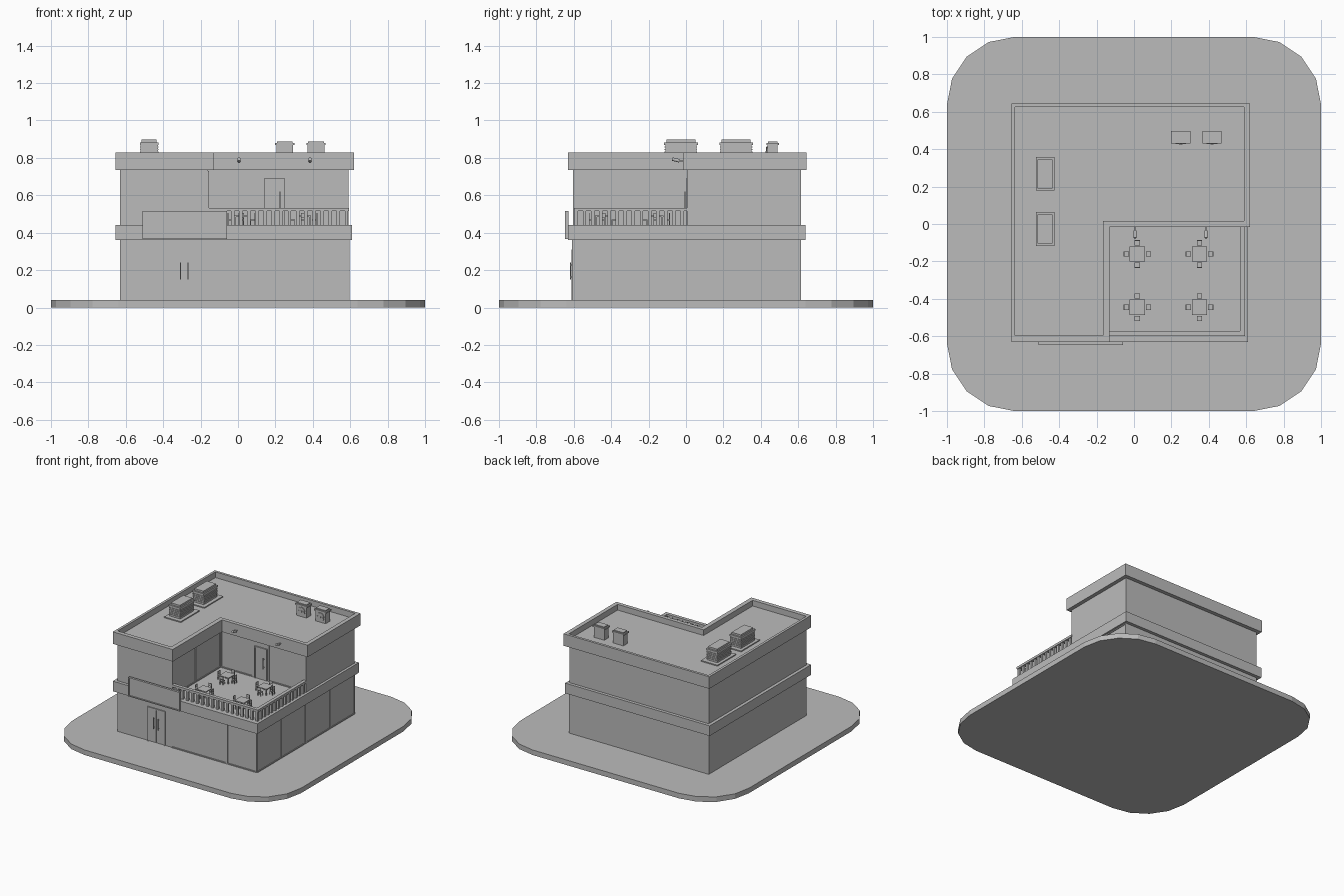
import bpy, bmesh, math
from mathutils import Matrix, Vector

if "Cube" in bpy.data.objects:
    bpy.data.objects.remove(bpy.data.objects["Cube"])

grey = bpy.data.materials.new("plain_grey")
grey.diffuse_color = (0.5, 0.5, 0.5, 1)
grey.use_nodes = True
grey.node_tree.nodes["Principled BSDF"].inputs["Base Color"].default_value = grey.diffuse_color


def finish(name, bm):
    bmesh.ops.recalc_face_normals(bm, faces=bm.faces)
    me = bpy.data.meshes.new(name)
    bm.to_mesh(me)
    bm.free()
    me.materials.append(grey)
    ob = bpy.data.objects.new(name, me)
    bpy.context.collection.objects.link(ob)
    return ob


def add_box(bm, x0, x1, y0, y1, z0, z1):
    m = Matrix.Translation(((x0 + x1) / 2, (y0 + y1) / 2, (z0 + z1) / 2))
    m = m @ Matrix.Diagonal((x1 - x0, y1 - y0, z1 - z0, 1))
    bmesh.ops.create_cube(bm, size=1, matrix=m)


def boxes(name, *dims):
    bm = bmesh.new()
    for d in dims:
        add_box(bm, *d)
    return finish(name, bm)


def prism(name, pts, z0, z1, inner=None, floor=None):
    """Vertical prism; with an inner outline it becomes a tray with a rim."""
    bm = bmesh.new()
    ring = lambda p, z: [bm.verts.new((x, y, z)) for x, y in p]

    def bridge(a, b):
        for i in range(len(a)):
            j = (i + 1) % len(a)
            bm.faces.new((a[i], a[j], b[j], b[i]))
    bot, top = ring(pts, z0), ring(pts, z1)
    bm.faces.new(bot)
    bridge(bot, top)
    if inner:
        rim, low = ring(inner, z1), ring(inner, floor)
        bridge(top, rim)
        bridge(rim, low)
        bm.faces.new(low)
    else:
        bm.faces.new(top)
    return finish(name, bm)


def l_shape(x0, x1, y0, y1, nx, ny):
    return [(x0, y0), (nx, y0), (nx, ny), (x1, ny), (x1, y1), (x0, y1)]


def cylinder(bm, r, depth, loc, axis, n=12):
    m = Matrix.Translation(loc) @ Vector(axis).to_track_quat('Z', 'Y').to_matrix().to_4x4()
    bmesh.ops.create_cone(bm, cap_ends=True, segments=n, radius1=r, radius2=r,
                          depth=depth, matrix=m)


# rounded ground plate
plate = []
for k, (sx, sy) in enumerate(((1, 1), (-1, 1), (-1, -1), (1, -1))):
    for i in range(5):
        a = math.radians(90 * k + 22.5 * i)
        plate.append((sx * 0.64 + 0.36 * math.cos(a), sy * 0.64 + 0.36 * math.sin(a)))
prism("ground_plate", plate, 0, 0.04)

# walls, floor band and flat roof with parapet
boxes("ground_floor_walls", (-0.63, 0.59, -0.605, 0.615, 0.04, 0.36))
boxes("floor_band", (-0.655, 0.61, -0.63, 0.64, 0.36, 0.44))
prism("upper_floor_walls", l_shape(-0.63, 0.59, -0.605, 0.615, -0.16, 0.01), 0.44, 0.735)
prism("roof_parapet", l_shape(-0.655, 0.62, -0.63, 0.645, -0.13, -0.015), 0.735, 0.83,
      l_shape(-0.635, 0.588, -0.597, 0.625, -0.165, 0.015), 0.785)


# window frames: four thin bars laid on a wall
def window_x(name, x0, x1, y, z0, z1, w=0.008, d=0.005):
    boxes(name, (x0, x0 + w, y - d, y, z0, z1), (x1 - w, x1, y - d, y, z0, z1),
          (x0 + w, x1 - w, y - d, y, z1 - w, z1), (x0 + w, x1 - w, y - d, y, z0, z0 + w))


def window_y(name, y0, y1, x, z0, z1, w=0.008, d=0.005):
    boxes(name, (x, x + d, y0, y0 + w, z0, z1), (x, x + d, y1 - w, y1, z0, z1),
          (x, x + d, y0 + w, y1 - w, z1 - w, z1), (x, x + d, y0 + w, y1 - w, z0, z0 + w))


for x0, x1 in ((-0.16, 0.328), (0.328, 0.59)):
    window_x("front_window_frame", x0, x1, -0.605, 0.04, 0.36)
for i in range(4):
    window_y("side_window_frame", -0.605 + 0.305 * i, -0.3 + 0.305 * i, 0.59, 0.04, 0.36)
for y0, y1 in ((-0.6, -0.298), (-0.298, 0.004)):
    window_y("terrace_side_window_frame", y0, y1, -0.16, 0.44, 0.73)
for x0, x1 in ((-0.155, 0.13), (0.26, 0.59)):
    window_x("terrace_back_window_frame", x0, x1, 0.01, 0.44, 0.735)

# entrance double door
boxes("entrance_frame", (-0.365, -0.355, -0.613, -0.6, 0.04, 0.31),
      (-0.22, -0.21, -0.613, -0.6, 0.04, 0.31), (-0.355, -0.22, -0.613, -0.6, 0.3, 0.31))
boxes("entrance_leaves", (-0.355, -0.29, -0.609, -0.6, 0.042, 0.298),
      (-0.285, -0.22, -0.609, -0.6, 0.042, 0.298))
for x in (-0.308, -0.267):
    boxes("entrance_handle", (x - 0.003, x + 0.003, -0.62, -0.616, 0.15, 0.24),
          (x - 0.002, x + 0.002, -0.618, -0.606, 0.16, 0.165),
          (x - 0.002, x + 0.002, -0.618, -0.606, 0.225, 0.23))

# terrace door
boxes("terrace_door_frame", (0.14, 0.15, 0, 0.015, 0.44, 0.69),
      (0.24, 0.25, 0, 0.015, 0.44, 0.69), (0.15, 0.24, 0, 0.015, 0.68, 0.69))
boxes("terrace_door_leaf", (0.15, 0.24, 0.004, 0.015, 0.44, 0.68))
boxes("terrace_door_handle", (0.222, 0.228, -0.008, -0.004, 0.53, 0.62),
      (0.223, 0.227, -0.006, 0.006, 0.54, 0.545), (0.223, 0.227, -0.006, 0.006, 0.605, 0.61))

# blank sign board with raised border
boxes("sign_board", (-0.51, -0.06, -0.64, -0.628, 0.365, 0.515))
window_x("sign_border", -0.51, -0.06, -0.64, 0.365, 0.515, 0.008, 0.006)

# terrace railing
boxes("railing_top", (-0.16, 0.594, -0.6, -0.573, 0.515, 0.533),
      (0.567, 0.594, -0.573, 0.01, 0.515, 0.533))
bm = bmesh.new()
for i in range(17):
    x = 0.58 - i * 0.0435
    add_box(bm, x - 0.009, x + 0.009, -0.595, -0.578, 0.44, 0.515)
for i in range(1, 14):
    y = -0.586 + i * 0.0435
    add_box(bm, 0.572, 0.589, y - 0.009, y + 0.009, 0.44, 0.515)
finish("railing_balusters", bm)

# terrace tables, each with four chairs
for cx in (0.018, 0.35):
    for cy in (-0.16, -0.445):
        bm = bmesh.new()
        add_box(bm, cx - 0.041, cx + 0.041, cy - 0.041, cy + 0.041, 0.485, 0.491)
        for sx in (-1, 1):
            for sy in (-1, 1):
                px, py = cx + sx * 0.034, cy + sy * 0.034
                add_box(bm, px - 0.004, px + 0.004, py - 0.004, py + 0.004, 0.44, 0.485)
        finish("table", bm)
        for k in range(4):
            bm = bmesh.new()
            add_box(bm, 0.046, 0.074, -0.014, 0.014, 0.465, 0.47)
            add_box(bm, 0.07, 0.074, -0.014, 0.014, 0.482, 0.505)
            for y in (-0.012, 0.012):
                add_box(bm, 0.047, 0.051, y - 0.002, y + 0.002, 0.44, 0.465)
                add_box(bm, 0.07, 0.074, y - 0.002, y + 0.002, 0.44, 0.482)
            bm.transform(Matrix.Translation((cx, cy, 0)) @ Matrix.Rotation(k * math.pi / 2, 4, 'Z'))
            finish("chair", bm)

# spotlights on the parapet above the terrace
for x in (0.005, 0.385):
    bm = bmesh.new()
    cylinder(bm, 0.009, 0.04, (x, -0.055, 0.789), (0, -0.95, 0.25))
    add_box(bm, x - 0.003, x + 0.003, -0.045, -0.01, 0.779, 0.785)
    finish("spotlight", bm)

# large rooftop units: pad, louvred body and cap
for cy in (-0.027, 0.268):
    boxes("large_unit_pad", (-0.545, -0.4, cy - 0.117, cy + 0.117, 0.78, 0.793))
    boxes("large_unit_body", (-0.521, -0.429, cy - 0.083, cy + 0.083, 0.79, 0.872))
    bm = bmesh.new()
    for i in range(5):
        z = 0.803 + i * 0.013
        add_box(bm, -0.524, -0.426, cy - 0.087, cy + 0.087, z, z + 0.006)
    finish("large_unit_louvres", bm)
    boxes("large_unit_cap", (-0.525, -0.425, cy - 0.09, cy + 0.09, 0.87, 0.883),
          (-0.515, -0.435, cy - 0.078, cy + 0.078, 0.883, 0.897))

# small rooftop units with a fan on the front
for cx in (0.25, 0.417):
    boxes("small_unit_body", (cx - 0.045, cx + 0.045, 0.436, 0.49, 0.785, 0.875))
    boxes("small_unit_cap", (cx - 0.052, cx + 0.052, 0.43, 0.496, 0.868, 0.88),
          (cx - 0.042, cx + 0.042, 0.438, 0.488, 0.88, 0.888))
    bm = bmesh.new()
    cylinder(bm, 0.033, 0.006, (cx, 0.434, 0.828), (0, -1, 0), 16)
    cylinder(bm, 0.009, 0.012, (cx, 0.432, 0.828), (0, -1, 0), 10)
    for k in range(4):
        m = (Matrix.Translation((cx, 0.43, 0.828)) @ Matrix.Rotation(k * math.pi / 2, 4, 'Y')
             @ Matrix.Translation((0.018, 0, 0)) @ Matrix.Diagonal((0.022, 0.003, 0.01, 1)))
        bmesh.ops.create_cube(bm, size=1, matrix=m)
    finish("small_unit_fan", bm)
